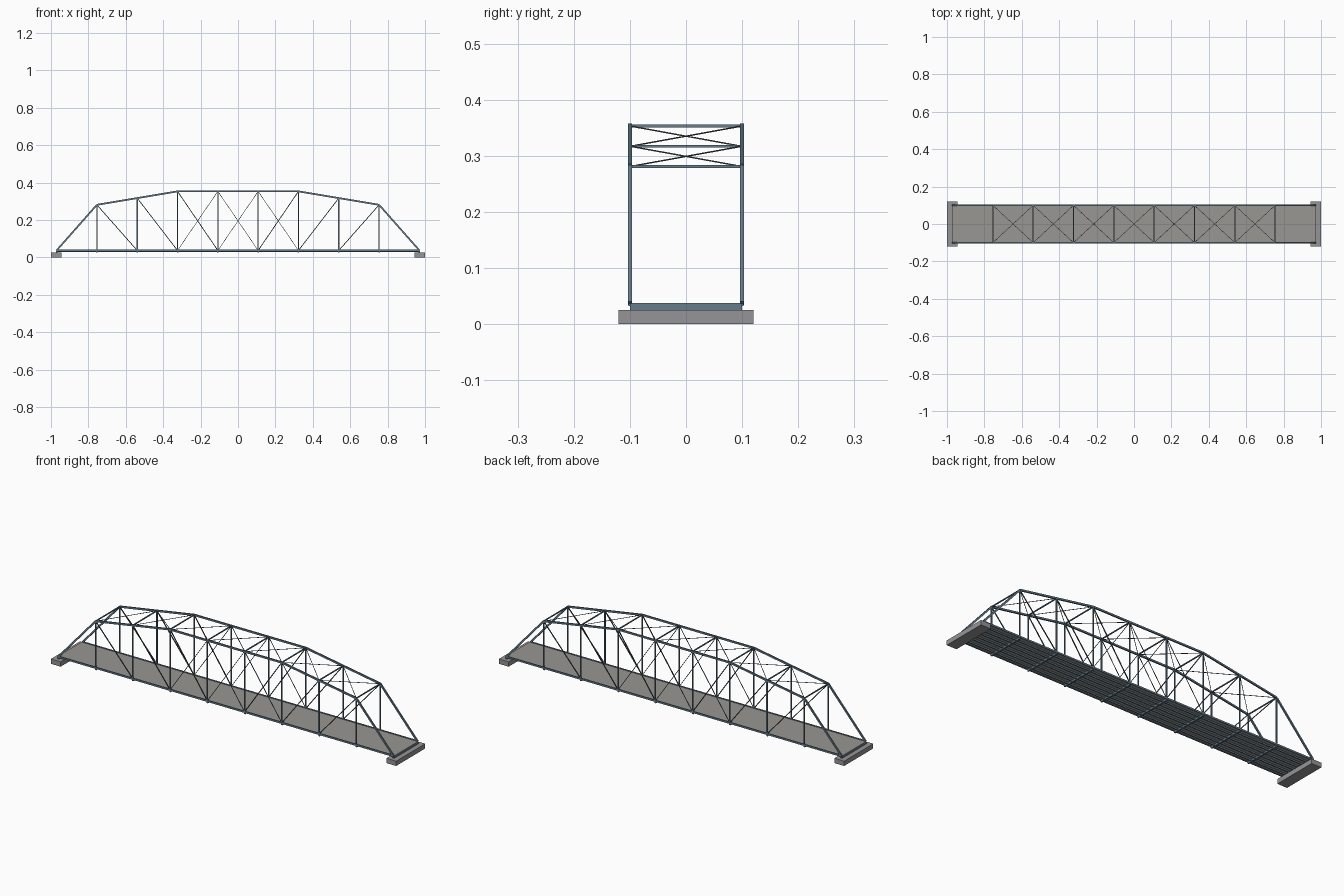
import bpy, bmesh
from mathutils import Vector, Matrix

if "Cube" in bpy.data.objects:
    bpy.data.objects.remove(bpy.data.objects["Cube"])

def material(name, rgb):
    m = bpy.data.materials.new(name)
    m.diffuse_color = (*rgb, 1)
    m.use_nodes = True
    m.node_tree.nodes["Principled BSDF"].inputs["Base Color"].default_value = m.diffuse_color
    return m

steel = material("blue_steel", (0.13, 0.20, 0.26))
dark = material("dark_steel", (0.07, 0.09, 0.11))
paving = material("deck_grey", (0.32, 0.31, 0.29))
stone = material("stone_grey", (0.30, 0.30, 0.31))

def bars(name, segments, w, h, mat):
    """One object of straight box bars: w sideways, h in the upright plane."""
    bm = bmesh.new()
    for a, b in segments:
        a, b = Vector(a), Vector(b)
        d = (b - a).normalized()
        side = Vector((0, 0, 1)).cross(d)
        side = side.normalized() if side.length > 1e-3 else Vector((0, 1, 0))
        up = d.cross(side)
        rot = Matrix((d, side, up)).transposed().to_4x4()
        size = Matrix.Diagonal(((b - a).length, w, h, 1))
        bmesh.ops.create_cube(bm, size=1, matrix=Matrix.Translation((a + b) / 2) @ rot @ size)
    me = bpy.data.meshes.new(name)
    bm.to_mesh(me)
    bm.free()
    me.materials.append(mat)
    ob = bpy.data.objects.new(name, me)
    bpy.context.collection.objects.link(ob)
    return ob

# panel points of the truss
HALF, PANELS, Y, ZB = 0.97, 9, 0.0995, 0.037
xs = [-HALF + 2 * HALF * i / PANELS for i in range(PANELS + 1)]
tops = [ZB, 0.281, 0.317, 0.353, 0.353, 0.353, 0.353, 0.317, 0.281, ZB]

def low(i, y):
    return (xs[i], y, ZB)

def top(i, y):
    return (xs[i], y, tops[i])

# the two side trusses
for label, y in (("front", -Y), ("back", Y)):
    bars(label + "_bottom_chord", [(low(0, y), low(9, y))], 0.006, 0.009, steel)
    bars(label + "_top_chord", [(top(i, y), top(i + 1, y)) for i in range(1, 8)], 0.007, 0.009, steel)
    bars(label + "_end_posts", [(low(0, y), top(1, y)), (low(9, y), top(8, y))], 0.007, 0.009, steel)
    bars(label + "_verticals", [(low(i, y), top(i, y)) for i in range(1, 9)], 0.005, 0.006, steel)
    bars(label + "_diagonals", [(top(i, y), low(i + 1, y)) for i in (1, 2, 3)]
         + [(top(i, y), low(i - 1, y)) for i in (8, 7, 6)], 0.004, 0.004, dark)
    bars(label + "_counter_braces", [(top(4, y), low(3, y)), (top(5, y), low(6, y)),
         (top(4, y), low(5, y)), (top(5, y), low(4, y))], 0.0025, 0.0025, dark)

# overhead struts and cross bracing
bars("top_struts", [(top(i, -Y), top(i, Y)) for i in range(1, 9)], 0.005, 0.005, steel)
bars("top_cross_bracing", [(top(i, s * Y), top(i + 1, -s * Y))
     for i in range(1, 8) for s in (1, -1)], 0.0022, 0.0022, dark)

# floor: cross beams, stringers, deck slab
bars("floor_beams", [((x, -0.1, 0.031), (x, 0.1, 0.031)) for x in xs], 0.008, 0.012, steel)
bars("stringers", [((-HALF, y, 0.032), (HALF, y, 0.032))
     for y in (-0.075, -0.045, -0.015, 0.015, 0.045, 0.075)], 0.005, 0.008, steel)
bars("deck", [((-0.974, 0, 0.0365), (0.974, 0, 0.0365))], 0.194, 0.003, paving)

# end supports
for label, s in (("left", -1), ("right", 1)):
    bars(label + "_abutment", [((s * 0.943, 0, 0.0125), (s, 0, 0.0125))], 0.24, 0.025, stone)
